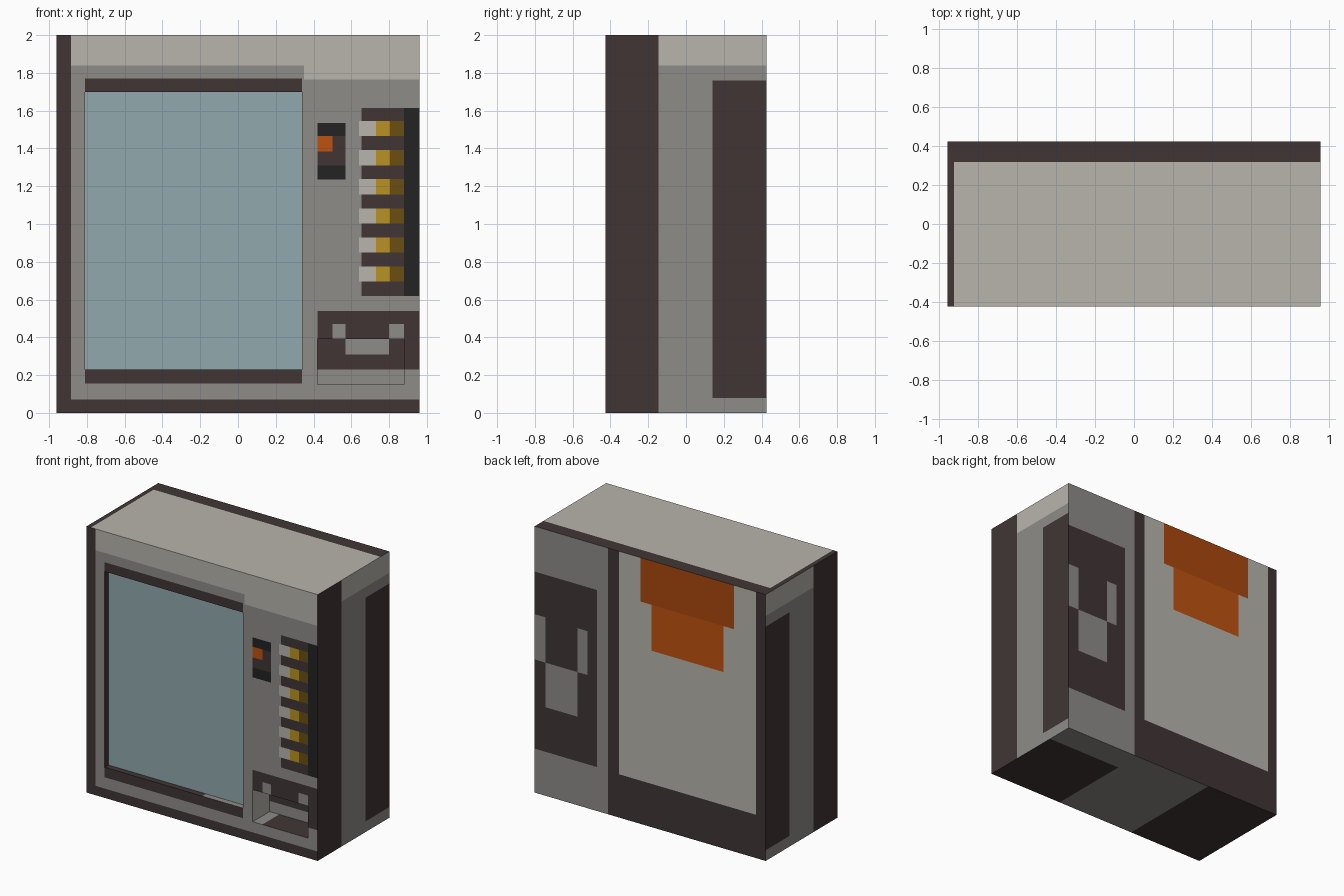
import bpy
import bmesh
from mathutils import Vector

cube = bpy.data.objects.get("Cube")
if cube:
    bpy.data.objects.remove(cube, do_unlink=True)

HALF_W, HALF_D, HEIGHT = .96, .425, 2
PALETTE = {
    "cream": "b8b5ac", "grey": "8f8c89", "dark_brown": "413535",
    "glass_blue": "91a8ad", "black": "232323", "yellow": "b89223",
    "ochre": "6b4f10", "orange": "be5210", "deep_orange": "aa480d",
}


def linear(hex_pair):
    value = int(hex_pair, 16) / 255
    return value / 12.92 if value < .04 else ((value + .055) / 1.055) ** 2.4


def make_material(name, code):
    colour = [linear(code[i:i + 2]) for i in (0, 2, 4)] + [1]
    material = bpy.data.materials.new(name)
    material.use_nodes = True
    material.diffuse_color = colour
    material.node_tree.nodes["Principled BSDF"].inputs["Base Color"].default_value = colour
    return material


MATERIALS = {name: make_material(name, code) for name, code in PALETTE.items()}


def panel(name, axis, position, outward, areas):
    """Flat panel cut along the edges of its coloured areas; later areas win, 'hole' leaves a gap."""
    def place(a, b):
        point = [a, b]
        point.insert(axis, position)
        return Vector(point)

    bm = bmesh.new()
    cuts_a = sorted({edge for area in areas for edge in area[1:3]})
    cuts_b = sorted({edge for area in areas for edge in area[3:5]})
    grid = [[bm.verts.new(place(a, b)) for b in cuts_b] for a in cuts_a]
    used = sorted({area[0] for area in areas} - {"hole"})
    for i, (a, next_a) in enumerate(zip(cuts_a, cuts_a[1:])):
        for j, (b, next_b) in enumerate(zip(cuts_b, cuts_b[1:])):
            mid_a, mid_b = (a + next_a) / 2, (b + next_b) / 2
            colour = [c for c, left, right, low, high in areas
                      if left < mid_a < right and low < mid_b < high][-1]
            if colour == "hole":
                continue
            face = bm.faces.new((grid[i][j], grid[i + 1][j], grid[i + 1][j + 1], grid[i][j + 1]))
            face.material_index = used.index(colour)
            face.normal_update()
            if face.normal[axis] * outward < 0:
                face.normal_flip()
    loose = [v for v in bm.verts if not v.link_faces]
    bmesh.ops.delete(bm, geom=loose, context='VERTS')
    mesh = bpy.data.meshes.new(name)
    bm.to_mesh(mesh)
    bm.free()
    for colour in used:
        mesh.materials.append(MATERIALS[colour])
    bpy.context.collection.objects.link(bpy.data.objects.new(name, mesh))


def recess(name, opening, depth, back, floor, side):
    """Five inner faces of a box sunk into the front."""
    left, right, low, high = opening
    front_y, back_y = -HALF_D, depth - HALF_D
    panel(name + "_back", 1, back_y, -1, back)
    panel(name + "_floor", 2, low, 1, [(c, a, b, front_y, back_y) for c, a, b in floor])
    panel(name + "_ceiling", 2, high, -1, [("dark_brown", left, right, front_y, back_y)])
    panel(name + "_right_wall", 0, left, 1, [(side, front_y, back_y, low, high)])
    panel(name + "_left_wall", 0, right, -1, [(side, front_y, back_y, low, high)])


WINDOW = (-.81, .34, .23, 1.7)
TRAY = (.42, .88, .15, .39)

# Front: frame, window surround, coin slot and delivery area
front = [
    ("grey", -HALF_W, HALF_W, 0, HEIGHT),
    ("cream", -HALF_W, HALF_W, 1.84, HEIGHT),
    ("cream", .35, HALF_W, 1.765, HEIGHT),
    ("dark_brown", -HALF_W, -.885, 0, HEIGHT),
    ("dark_brown", -HALF_W, HALF_W, 0, .07),
    ("dark_brown", -.81, .34, .155, 1.77),
    ("black", .42, .57, 1.235, 1.535),
    ("dark_brown", .42, .57, 1.31, 1.465),
    ("orange", .42, .5, 1.385, 1.465),
    ("dark_brown", .655, .88, .62, 1.615),
    ("black", .88, HALF_W, .62, 1.615),
    ("dark_brown", .42, HALF_W, .23, .54),
    ("grey", .5, .57, .39, .47),
    ("grey", .8, .88, .39, .47),
    ("hole", *WINDOW),
    ("hole", *TRAY),
]
# Row of selection buttons
for row in range(6):
    low = .695 + row * .154
    high = low + .08
    front += [("cream", .64, .73, low, high),
              ("yellow", .73, .805, low, high),
              ("ochre", .805, .88, low, high)]
panel("front_panel", 1, -HALF_D, -1, front)

# Display window and delivery tray
recess("window", WINDOW, .045, [("glass_blue", *WINDOW)],
       [("dark_brown", -.81, 0), ("grey", 0, .34)], "dark_brown")
recess("tray", TRAY, .2,
       [("dark_brown", *TRAY), ("grey", .42, .88, .15, .23), ("grey", .57, .8, .31, .39)],
       [("grey", .42, .5), ("dark_brown", .5, .88)], "cream")

# Matching sides
for name, sign in (("left_side", 1), ("right_side", -1)):
    panel(name, 0, sign * HALF_W, sign, [
        ("grey", -HALF_D, HALF_D, 0, HEIGHT),
        ("cream", -HALF_D, HALF_D, 1.84, HEIGHT),
        ("dark_brown", -HALF_D, -.145, 0, HEIGHT),
        ("dark_brown", .14, HALF_D, .08, 1.76),
    ])

# Back: service door, orange notices and lock plate
panel("back_panel", 1, HALF_D, 1, [
    ("dark_brown", -HALF_W, HALF_W, 0, HEIGHT),
    ("grey", .35, HALF_W, 0, HEIGHT),
    ("cream", -.88, .26, .325, HEIGHT),
    ("deep_orange", -.695, .08, 1.67, HEIGHT),
    ("orange", -.61, -.01, 1.325, 1.67),
    ("dark_brown", .44, HALF_W, .33, 1.66),
    ("grey", .87, HALF_W, 1, 1.34),
    ("grey", .605, .87, .665, 1),
    ("grey", .52, .605, 1, 1.33),
])

# Top and underside
panel("top_panel", 2, HEIGHT, 1, [
    ("dark_brown", -HALF_W, HALF_W, -HALF_D, HALF_D),
    ("cream", -.925, HALF_W, -HALF_D, .32),
])
panel("bottom_panel", 2, 0, -1, [
    ("grey", -HALF_W, HALF_W, -HALF_D, HALF_D),
    ("dark_brown", -HALF_W, -.33, -HALF_D, HALF_D),
    ("dark_brown", .33, HALF_W, -HALF_D, .22),
])
